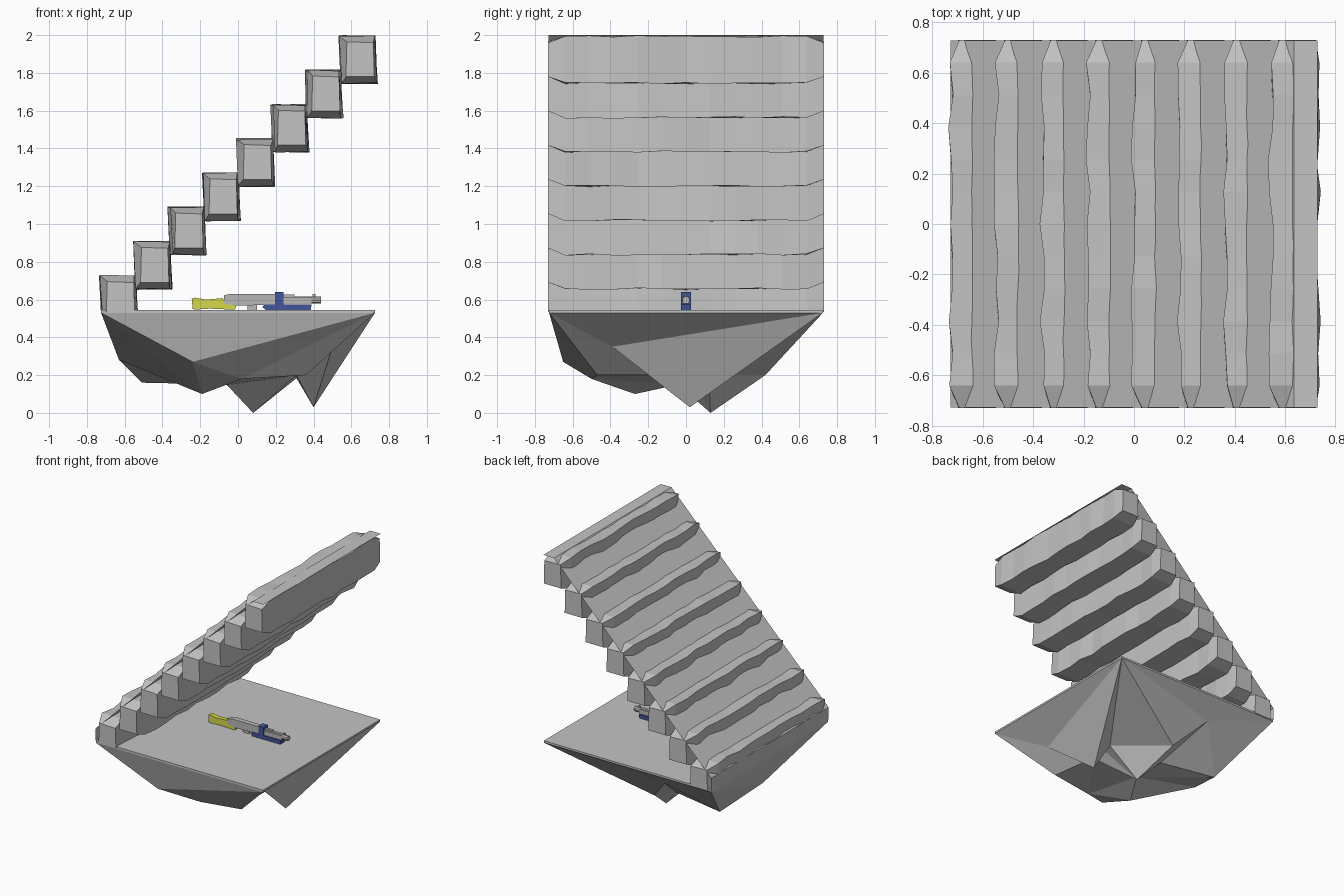
import bpy, bmesh, math, random
from mathutils import Vector
from mathutils.geometry import delaunay_2d_cdt

if "Cube" in bpy.data.objects:
    bpy.data.objects.remove(bpy.data.objects["Cube"])

random.seed(4)


def material(name, rgb):
    m = bpy.data.materials.new(name)
    m.diffuse_color = (*rgb, 1)
    m.use_nodes = True
    m.node_tree.nodes["Principled BSDF"].inputs["Base Color"].default_value = m.diffuse_color
    return m


STONE = material("stone grey", (0.55, 0.55, 0.55))
METAL = material("light metal", (0.48, 0.48, 0.49))
YELLOW = material("yellow", (0.66, 0.69, 0.07))
BLUE = material("blue", (0.055, 0.09, 0.32))


def mesh_object(name, verts, faces, mat, closed=True):
    me = bpy.data.meshes.new(name)
    me.from_pydata([tuple(v) for v in verts], [], faces)
    if closed:
        bm = bmesh.new()
        bm.from_mesh(me)
        bmesh.ops.recalc_face_normals(bm, faces=bm.faces)
        bm.to_mesh(me)
        bm.free()
    me.materials.append(mat)
    ob = bpy.data.objects.new(name, me)
    bpy.context.collection.objects.link(ob)
    return ob


def loft(name, rings, mat):
    n = len(rings[0])
    verts = [v for r in rings for v in r]
    faces = [(k * n + j, k * n + (j + 1) % n, (k + 1) * n + (j + 1) % n, (k + 1) * n + j)
             for k in range(len(rings) - 1) for j in range(n)]
    faces += [tuple(range(n)), tuple(range(len(verts) - n, len(verts)))]
    return mesh_object(name, verts, faces, mat)


def side_profile(name, pts, half, mat):
    """Extrude an x-z outline across y."""
    return loft(name, [[(x, y, z) for x, z in pts] for y in (-half, half)], mat)


def box(name, x0, x1, half, z0, z1, mat):
    return side_profile(name, [(x0, z0), (x1, z0), (x1, z1), (x0, z1)], half, mat)


def tube(name, x0, x1, r, z, mat, sides=10):
    ring = [(r * math.cos(2 * math.pi * k / sides), z + r * math.sin(2 * math.pi * k / sides))
            for k in range(sides)]
    return loft(name, [[(x, a, b) for a, b in ring] for x in (x0, x1)], mat)


# Flat platform top
box("platform_top", -0.725, 0.725, 0.725, 0.53, 0.545, STONE)

# Faceted rock underside: triangulated from a few peaks and valleys
rock = [(-0.725, -0.725, 0.53), (0.725, -0.725, 0.53), (0.725, 0.725, 0.53), (-0.725, 0.725, 0.53),
        (0.08, 0.13, 0.0), (0.40, 0.02, 0.03), (-0.19, -0.27, 0.10), (-0.51, 0.31, 0.16),
        (-0.63, -0.05, 0.28), (-0.24, -0.65, 0.27), (0.02, -0.50, 0.18), (-0.02, 0.42, 0.20),
        (0.50, -0.39, 0.35), (0.36, -0.47, 0.20), (0.33, 0.12, 0.20), (-0.07, 0.22, 0.16),
        (-0.06, -0.04, 0.15), (0.31, -0.10, 0.20), (0.30, 0.03, 0.20), (-0.22, 0.58, 0.41)]
res = delaunay_2d_cdt([Vector(p[:2]) for p in rock], [], [], 0, 1e-5)
rock_verts = [(v.x, v.y, rock[o[0]][2]) for v, o in zip(res[0], res[3])]
mesh_object("rock_underside", rock_verts, [tuple(reversed(f)) for f in res[2]], STONE, closed=False)

# Rough stone steps, chipped at both ends
ys = [-0.73, -0.64] + [-0.64 + 0.128 * k for k in range(1, 10)] + [0.64, 0.73]
for i in range(8):
    x0, zt = -0.727 + 0.1812 * i, 0.73 + 0.1814 * i
    zb = 0.535 if i == 0 else zt - 0.25
    base = [(x0, zt), (x0 + 0.18, zt), (x0 + 0.190, zb), (x0 + 0.010, zb)]
    chip = [(0.035, -0.035), (-0.005, -0.04), (-0.01, 0.03), (0.02, 0.03)]
    rings = []
    for y in ys:
        end = abs(y) > 0.7
        ring = []
        for (x, z), (cx, cz) in zip(base, chip):
            if end:
                x, z = x + cx, z + (0 if z < 0.54 else cz)
            else:
                x += random.uniform(-0.010, 0.010)
                z -= 0 if z < 0.54 else random.uniform(0, 0.010)
            ring.append((x, y, z))
        rings.append(ring)
    loft(f"step_{i + 1}", rings, STONE)

# Thin sheet through the steps: low riser, slope and flat top landing
sheet = [(-0.727, 0.545), (-0.727, 0.64), (0.635, 2.0), (0.728, 2.0)]
mesh_object("stair_ramp", [(x, y, z) for x, z in sheet for y in (-0.727, 0.727)],
            [(2 * k, 2 * k + 2, 2 * k + 3, 2 * k + 1) for k in range(3)], STONE, closed=False)

# Toy launcher lying on the platform
side_profile("stock", [(-0.24, 0.55), (-0.225, 0.547), (-0.15, 0.552), (-0.06, 0.548), (-0.015, 0.547),
                       (-0.01, 0.57), (-0.07, 0.585), (-0.08, 0.607), (-0.17, 0.600), (-0.225, 0.61),
                       (-0.245, 0.605)], 0.018, YELLOW)
side_profile("receiver", [(-0.075, 0.58), (-0.02, 0.568), (0.20, 0.572), (0.20, 0.63), (-0.04, 0.63),
                          (-0.075, 0.622)], 0.02, METAL)
box("trigger_guard", 0.05, 0.10, 0.008, 0.546, 0.572, METAL)
tube("barrel", 0.20, 0.44, 0.02, 0.597, METAL)
box("barrel_shroud", 0.23, 0.39, 0.021, 0.578, 0.613, METAL)
box("barrel_rib", 0.24, 0.30, 0.009, 0.61, 0.627, METAL)
box("front_sight", 0.395, 0.41, 0.006, 0.61, 0.63, METAL)
box("barrel_band", 0.195, 0.24, 0.027, 0.548, 0.64, BLUE)
side_profile("pump_grip", [(0.13, 0.56), (0.145, 0.546), (0.385, 0.546), (0.39, 0.575), (0.14, 0.575)],
             0.027, BLUE)
